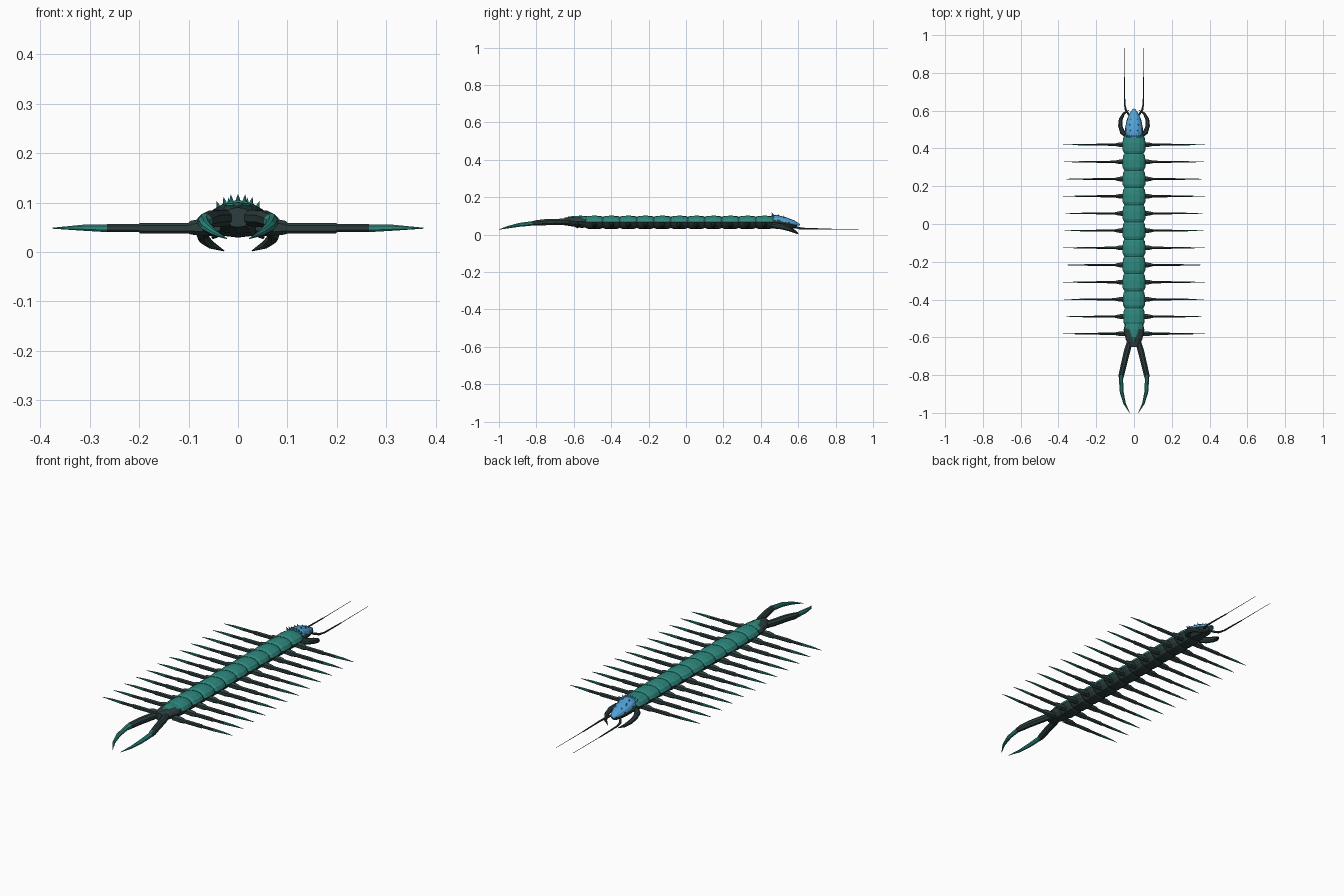
import bpy, bmesh, math
from mathutils import Vector

cube = bpy.data.objects.get("Cube")
if cube:
    bpy.data.objects.remove(cube)


def material(name, rgb):
    m = bpy.data.materials.new(name)
    m.use_nodes = True
    m.diffuse_color = (*rgb, 1)
    m.node_tree.nodes["Principled BSDF"].inputs["Base Color"].default_value = (*rgb, 1)
    return m


MATS = [material("dark slate", (0.026, 0.048, 0.048)),
        material("teal shell", (0.027, 0.25, 0.21)),
        material("blue crest", (0.08, 0.36, 0.67))]
DARK, TEAL, BLUE = range(3)


def circle(n):
    return [(math.cos(2 * math.pi * (i + 0.5) / n), math.sin(2 * math.pi * (i + 0.5) / n))
            for i in range(n)]


def loft(name, path, profile, rule, mirror=False):
    """Skin a profile along path stations of (x, y, z, half width, half height)."""
    bm = bmesh.new()
    pts = [Vector(p[:3]) for p in path]
    rings = []
    for i, p in enumerate(path):
        t = (pts[min(i + 1, len(pts) - 1)] - pts[max(i - 1, 0)]).normalized()
        side = t.cross(Vector((0, 0, 1))).normalized()
        up = side.cross(t)
        rings.append([bm.verts.new(pts[i] + side * u * p[3] + up * v * p[4])
                      for u, v in profile])
    n = len(profile)
    for a, b in zip(rings, rings[1:]):
        for j in range(n):
            k = (j + 1) % n
            bm.faces.new((a[j], a[k], b[k], b[j]))
    bm.faces.new(rings[0])
    bm.faces.new(rings[-1])
    if mirror:
        copy = bmesh.ops.duplicate(bm, geom=bm.verts[:] + bm.edges[:] + bm.faces[:])
        for v in copy["geom"]:
            if isinstance(v, bmesh.types.BMVert):
                v.co.x *= -1
    bmesh.ops.recalc_face_normals(bm, faces=bm.faces)
    for f in bm.faces:
        f.material_index = rule(f.calc_center_median(), f.normal)
    return finish(name, bm)


def finish(name, bm):
    mesh = bpy.data.meshes.new(name)
    bm.to_mesh(mesh)
    bm.free()
    for m in MATS:
        mesh.materials.append(m)
    ob = bpy.data.objects.new(name, mesh)
    bpy.context.collection.objects.link(ob)
    return ob


def symmetric(half):
    return half + [(-u, v) for u, v in reversed(half) if u > 0]


# Body cross-section: domed shell over a narrower belly
SHELL = symmetric([(0, 1), (0.5, 0.9), (0.85, 0.55), (1, 0.08),
                   (0.8, -0.45), (0.5, -0.9), (0, -1)])
SPACING = 0.091
FIRST = 0.42
COUNT = 12


def shell_rule(c, n):
    return TEAL if c.z > 0.067 and abs(n.y) < 0.9 else DARK


# Armoured body segments
for i in range(COUNT - 1):
    y = FIRST - i * SPACING
    slim = 1 - 0.03 * max(0, i - 8)
    stations = [(0.05, 0.76), (0.036, 0.93), (0.01, 1), (-0.03, 0.98), (-0.046, 0.84)]
    loft(f"body_segment_{i + 1}",
         [(0, y + d, 0.065, 0.061 * s * slim, 0.036 * s) for d, s in stations],
         SHELL, shell_rule)

# Tail segment with a pointed teal plate
loft("tail_segment",
     [(0, -0.53, 0.066, 0.048, 0.029), (0, -0.56, 0.067, 0.055, 0.031),
      (0, -0.61, 0.07, 0.044, 0.026), (0, -0.65, 0.07, 0.026, 0.02)],
     SHELL, lambda c, n: DARK)
loft("tail_plate",
     [(0, -0.53, 0.069, 0.046, 0.029), (0, -0.56, 0.07, 0.043, 0.031),
      (0, -0.6, 0.073, 0.02, 0.027), (0, -0.635, 0.076, 0.002, 0.019)],
     symmetric([(0, 1), (0.5, 0.91), (1, 0.5), (0.5, 0.6), (0, 0.6)]),
     lambda c, n: TEAL)

# Walking legs: hip, two shafts and a teal claw
HEX = circle(6)
for i in range(COUNT):
    y = FIRST - i * SPACING
    loft(f"leg_pair_{i + 1}",
         [(0.035, y, 0.05, 0.016, 0.014), (0.075, y, 0.05, 0.014, 0.017),
          (0.095, y, 0.049, 0.009, 0.014), (0.1, y, 0.048, 0.007, 0.011),
          (0.198, y, 0.048, 0.006, 0.011), (0.201, y, 0.048, 0.005, 0.008),
          (0.265, y, 0.048, 0.0045, 0.008), (0.315, y, 0.049, 0.003, 0.006),
          (0.375, y, 0.048, 0.0005, 0.001)],
         HEX, lambda c, n: TEAL if c.x ** 2 > 0.07 else DARK, mirror=True)

# Rear pincers
loft("rear_pincers",
     [(0.018, -0.61, 0.07, 0.016, 0.017), (0.036, -0.67, 0.068, 0.018, 0.018),
      (0.053, -0.74, 0.067, 0.017, 0.018), (0.067, -0.8, 0.062, 0.016, 0.016),
      (0.069, -0.82, 0.06, 0.012, 0.013), (0.065, -0.89, 0.052, 0.011, 0.011),
      (0.05, -0.95, 0.04, 0.007, 0.007), (0.023, -1, 0.027, 0.001, 0.001)],
     circle(8), lambda c, n: TEAL if c.y < -0.81 else DARK, mirror=True)

# Head and its crest
loft("head",
     [(0, 0.45, 0.064, 0.042, 0.03), (0, 0.49, 0.062, 0.05, 0.032),
      (0, 0.55, 0.054, 0.039, 0.025), (0, 0.595, 0.046, 0.018, 0.013)],
     SHELL, lambda c, n: DARK)
CREST = [(0, 0.455, 0.08, 0.036, 0.025), (0, 0.485, 0.076, 0.044, 0.028),
         (0, 0.53, 0.067, 0.041, 0.026), (0, 0.575, 0.057, 0.028, 0.019),
         (0, 0.608, 0.047, 0.008, 0.008)]
loft("head_crest", CREST,
     symmetric([(0, 1), (0.5, 0.88), (0.85, 0.5), (1, 0), (0.5, 0.3), (0, 0.4)]),
     lambda c, n: TEAL if n.y < -0.8 else BLUE)


def spikes(name, roots, lean, radius, length):
    bm = bmesh.new()
    for x, y, z in roots:
        direction = Vector((x * 9, lean, 1)).normalized()
        turn = direction.to_track_quat("Z", "Y").to_matrix().to_4x4()
        turn.translation = Vector((x, y, z)) + direction * length * 0.4
        bmesh.ops.create_cone(bm, cap_ends=True, segments=4, radius1=radius,
                              radius2=0, depth=length, matrix=turn)
    bm.normal_update()
    for f in bm.faces:
        f.material_index = TEAL if f.normal.y < -0.6 else BLUE
    finish(name, bm)


# Spikes along the crest rim and over its top
spikes("crest_rim_spikes",
       [(0.013 * i, 0.465, 0.103 - 0.0014 * i * i) for i in range(-3, 4)],
       -0.5, 0.006, 0.018)
spikes("crest_top_spikes",
       [(sx * w, y, z) for y, z, w in ((0.495, 0.098, 0.018), (0.525, 0.089, 0.022),
                                       (0.555, 0.078, 0.016)) for sx in (-1, 1)],
       -0.2, 0.005, 0.014)

# Curved jaws under the head
loft("jaws",
     [(0.035, 0.465, 0.05, 0.014, 0.016), (0.062, 0.487, 0.047, 0.014, 0.016),
      (0.073, 0.52, 0.04, 0.012, 0.015), (0.07, 0.555, 0.028, 0.011, 0.012),
      (0.054, 0.585, 0.014, 0.007, 0.008), (0.028, 0.603, 0.002, 0.001, 0.001)],
     circle(8), lambda c, n: DARK, mirror=True)

# Antennae, thick at the base and hair-thin beyond
loft("antennae",
     [(0.025, 0.575, 0.045, 0.006, 0.006), (0.044, 0.605, 0.034, 0.006, 0.006),
      (0.05, 0.64, 0.031, 0.0045, 0.0045), (0.05, 0.775, 0.029, 0.003, 0.003),
      (0.05, 0.78, 0.029, 0.0016, 0.0016), (0.05, 1, 0.03, 0.001, 0.001)],
     HEX, lambda c, n: DARK, mirror=True)
